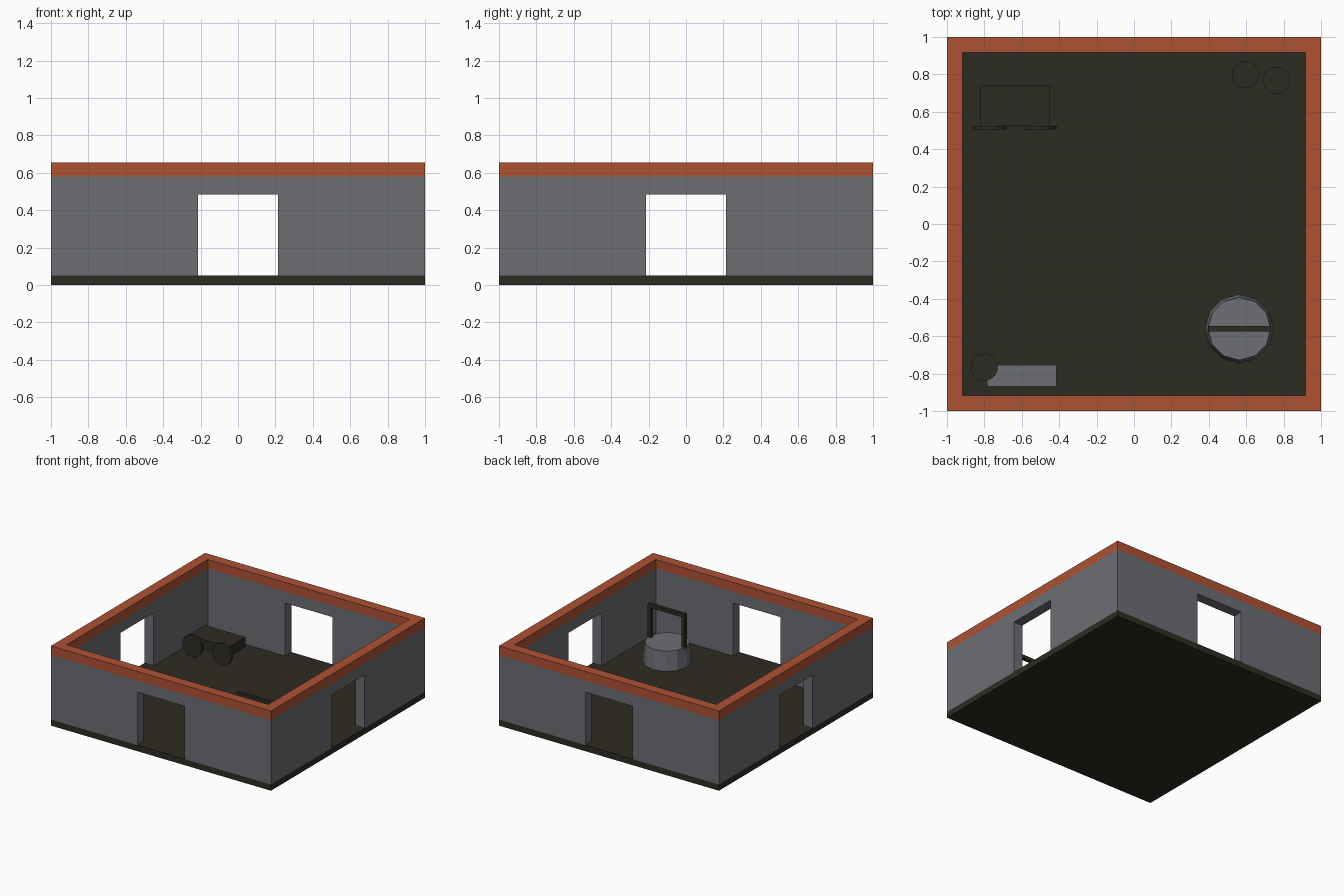
import bpy, bmesh, math
from mathutils import Matrix

if "Cube" in bpy.data.objects:
    bpy.data.objects.remove(bpy.data.objects["Cube"])


def material(name, rgb):
    m = bpy.data.materials.new(name)
    m.diffuse_color = (*rgb, 1)
    m.use_nodes = True
    m.node_tree.nodes["Principled BSDF"].inputs["Base Color"].default_value = m.diffuse_color
    return m


STONE = material("grey_stone", (0.150, 0.156, 0.171))
DARK = material("dark_earth", (0.027, 0.025, 0.016))
BRICK = material("red_brick", (0.418, 0.084, 0.034))


def finish(name, bm, mat):
    bmesh.ops.recalc_face_normals(bm, faces=bm.faces)
    mesh = bpy.data.meshes.new(name)
    bm.to_mesh(mesh)
    bm.free()
    mesh.materials.append(mat)
    ob = bpy.data.objects.new(name, mesh)
    bpy.context.collection.objects.link(ob)
    return ob


def add_box(bm, x0, x1, y0, y1, z0, z1):
    place = Matrix.Translation(((x0 + x1) / 2, (y0 + y1) / 2, (z0 + z1) / 2))
    size = Matrix.Diagonal((x1 - x0, y1 - y0, z1 - z0, 1))
    bmesh.ops.create_cube(bm, size=1, matrix=place @ size)


def box(name, mat, *bounds):
    bm = bmesh.new()
    add_box(bm, *bounds)
    return finish(name, bm, mat)


def drum(name, mat, centre, r0, r1, depth, sides, axis="Z"):
    bm = bmesh.new()
    turn = Matrix.Rotation(math.pi / 2, 4, "X") if axis == "Y" else Matrix()
    bmesh.ops.create_cone(bm, cap_ends=True, segments=sides, radius1=r0, radius2=r1,
                          depth=depth, matrix=Matrix.Translation(centre) @ turn)
    return finish(name, bm, mat)


FLOOR, WALL_TOP, TRIM_TOP = 0.05, 0.58, 0.655
THICK = 0.083


def wall(name, half, angle):
    """Wall with a doorway notch, extruded inward and turned to its side."""
    d, top = 0.215, 0.485
    outline = [(-half, FLOOR), (-d, FLOOR), (-d, top), (d, top), (d, FLOOR),
               (half, FLOOR), (half, WALL_TOP), (-half, WALL_TOP)]
    bm = bmesh.new()
    face = bm.faces.new([bm.verts.new((x, -1, z)) for x, z in outline])
    ext = bmesh.ops.extrude_face_region(bm, geom=[face], use_keep_orig=True)
    new = [v for v in ext["geom"] if isinstance(v, bmesh.types.BMVert)]
    bmesh.ops.translate(bm, vec=(0, THICK, 0), verts=new)
    bmesh.ops.rotate(bm, verts=bm.verts, matrix=Matrix.Rotation(angle, 3, "Z"))
    finish(name, bm, STONE)


# Floor slab and four walls with doorways
box("floor_slab", DARK, -1, 1, -1, 1, 0, FLOOR)
for i, name in enumerate(("front", "right", "back", "left")):
    wall(name + "_wall", 1 if i % 2 == 0 else 1 - THICK, i * math.pi / 2)

# Brick coping: a square ring on top of the walls
bm = bmesh.new()
corners = [(-1, -1), (1, -1), (1, 1), (-1, 1)]
loops = [[bm.verts.new((x * s, y * s, z)) for x, y in corners]
         for s, z in ((1, WALL_TOP), (1, TRIM_TOP), (1 - THICK, TRIM_TOP), (1 - THICK, WALL_TOP))]
for a, b in zip(loops, loops[1:] + loops[:1]):
    for i in range(4):
        j = (i + 1) % 4
        bm.faces.new((a[i], a[j], b[j], b[i]))
finish("wall_coping", bm, BRICK)

# Well with a timber frame
WX, WY, WELL_TOP = 0.563, -0.56, 0.21
drum("well_base", STONE, (WX, WY, (FLOOR + WELL_TOP) / 2), 0.183, 0.168, WELL_TOP - FLOOR, 12)
bm = bmesh.new()
for x in (WX - 0.168, WX + 0.138):
    add_box(bm, x, x + 0.03, WY - 0.014, WY + 0.014, 0.19, 0.455)
add_box(bm, WX - 0.168, WX + 0.168, WY - 0.014, WY + 0.014, 0.455, 0.485)
finish("well_frame", bm, DARK)

# Cart with two wheels on its front side
box("cart_bed", DARK, -0.82, -0.45, 0.525, 0.74, 0.13, 0.21)
for i, x in enumerate((-0.77, -0.503)):
    drum(f"cart_wheel_{i + 1}", DARK, (x, 0.515, 0.142), 0.09, 0.09, 0.02, 14, "Y")

# Stone trough and three barrels
box("trough", STONE, -0.785, -0.415, -0.87, -0.755, FLOOR, 0.16)
for i, (x, y) in enumerate(((0.595, 0.8), (0.762, 0.768), (-0.8, -0.765))):
    drum(f"barrel_{i + 1}", DARK, (x, y, 0.14), 0.073, 0.073, 0.18, 14)
